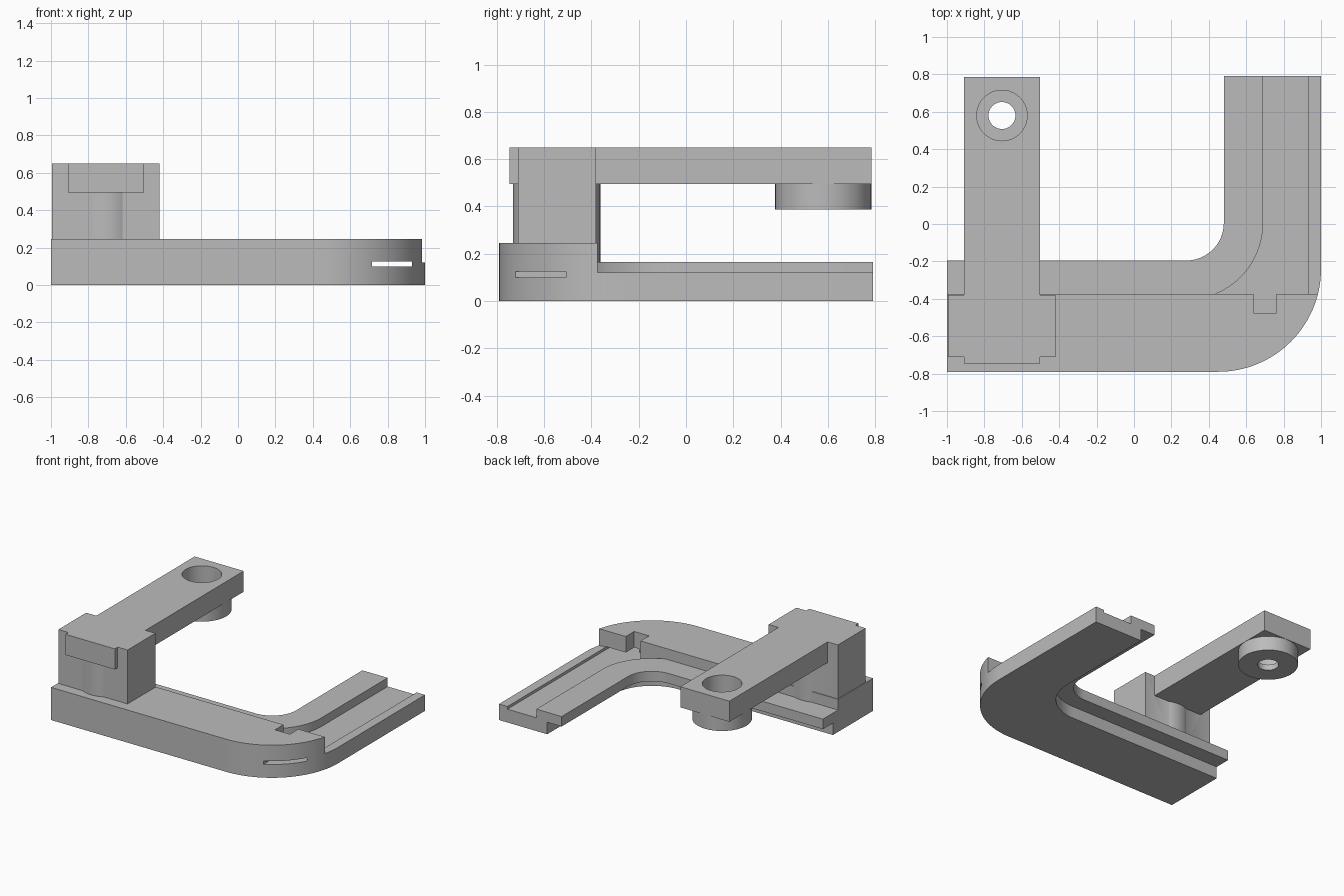
import bpy, bmesh, math

if "Cube" in bpy.data.objects:
    bpy.data.objects.remove(bpy.data.objects["Cube"])

grey = bpy.data.materials.new("plain_grey")
grey.diffuse_color = (0.5, 0.5, 0.5, 1)
grey.use_nodes = True
grey.node_tree.nodes["Principled BSDF"].inputs["Base Color"].default_value = grey.diffuse_color


def prism(name, outline, z0, z1):
    """Extrude a flat outline from z0 up to z1."""
    bm = bmesh.new()
    face = bm.faces.new([bm.verts.new((x, y, z0)) for x, y in outline])
    up = bmesh.ops.extrude_face_region(bm, geom=[face])["geom"]
    for v in up:
        if isinstance(v, bmesh.types.BMVert):
            v.co.z = z1
    bmesh.ops.recalc_face_normals(bm, faces=bm.faces[:])
    mesh = bpy.data.meshes.new(name)
    bm.to_mesh(mesh)
    bm.free()
    mesh.materials.append(grey)
    ob = bpy.data.objects.new(name, mesh)
    bpy.context.collection.objects.link(ob)
    return ob


def block(name, x0, x1, y0, y1, z0, z1):
    return prism(name, [(x0, y0), (x1, y0), (x1, y1), (x0, y1)], z0, z1)


def arc(cx, cy, r, a0, a1, n=24):
    return [(cx + r * math.cos(math.radians(a0 + (a1 - a0) * i / n)),
             cy + r * math.sin(math.radians(a0 + (a1 - a0) * i / n))) for i in range(n + 1)]


def cylinder(name, cx, cy, r, z0, z1, n=64):
    return prism(name, arc(cx, cy, r, 0, 360, n)[:-1], z0, z1)


def combine(ob, tool, op):
    """Apply a boolean and remove the tool."""
    mod = ob.modifiers.new("bool", "BOOLEAN")
    mod.operation, mod.solver, mod.object = op, "EXACT", tool
    bpy.context.view_layer.objects.active = ob
    bpy.ops.object.modifier_apply(modifier=mod.name)
    bpy.data.objects.remove(tool, do_unlink=True)


def finish(ob):
    bpy.ops.object.select_all(action="DESELECT")
    ob.select_set(True)
    bpy.context.view_layer.objects.active = ob
    bpy.ops.object.shade_smooth_by_angle(angle=math.radians(30))


CX, CY, R = 0.28, 0.005, 0.2      # inner bend of the base
WALL = -0.375                     # back of the raised cover


def inner_path(d, left=-1.0, back=0.79):
    """Inner edge of the L, moved outward by d."""
    return [(CX + R + d, back)] + arc(CX, CY, R + d, 0, -90) + [(left, CY - R - d)]


# L-shaped base
outer = [(-1, -0.79)] + arc(0.45, -0.24, 0.55, -90, 0, 32) + [(1, 0.79)]
base = prism("base", inner_path(0) + outer, 0, 0.245)

# lowered ledge behind the raised cover
combine(base, block("cut", -1.2, 1.2, WALL, 1, 0.165, 0.4), "DIFFERENCE")
# outer lip
combine(base, block("cut", 0.92, 1.2, WALL, 1, 0.12, 0.4), "DIFFERENCE")
# groove beside the inner band
rg = R + 0.21
end = math.degrees(math.asin((WALL - CY) / rg))
groove = [(CX + rg, 0.9)] + arc(CX, CY, rg, 0, end) + [(0.93, WALL), (0.93, 0.9)]
combine(base, prism("cut", groove, 0.10, 0.4), "DIFFERENCE")
# rebate under the inner edge
rebate = inner_path(-0.1, -1.1, 0.9) + inner_path(0.12, -1.1, 0.9)[::-1]
combine(base, prism("cut", rebate, -0.1, 0.09), "DIFFERENCE")
# notch in the cover and slot through the bend
combine(base, block("cut", 0.64, 0.763, -0.475, -0.3, 0.10, 0.4), "DIFFERENCE")
combine(base, block("cut", 0.717, 0.93, -0.9, -0.3, 0.10, 0.125), "DIFFERENCE")
finish(base)

# post with a round core, and the arm across its top
AX = -0.706
post = block("post_and_arm", -0.995, -0.42, -0.71, -0.38, 0.245, 0.65)
combine(post, cylinder("core", AX, -0.547, 0.185, 0.165, 0.55), "UNION")
combine(post, block("arm", -0.91, -0.502, -0.745, 0.785, 0.495, 0.65), "UNION")
# boss under the arm end with a stepped hole
BY = 0.58
combine(post, cylinder("boss", AX, BY, 0.203, 0.388, 0.55), "UNION")
combine(post, cylinder("cut", AX, BY, 0.135, 0.43, 0.8), "DIFFERENCE")
combine(post, cylinder("cut", AX, BY, 0.072, 0.2, 0.8), "DIFFERENCE")
finish(post)
